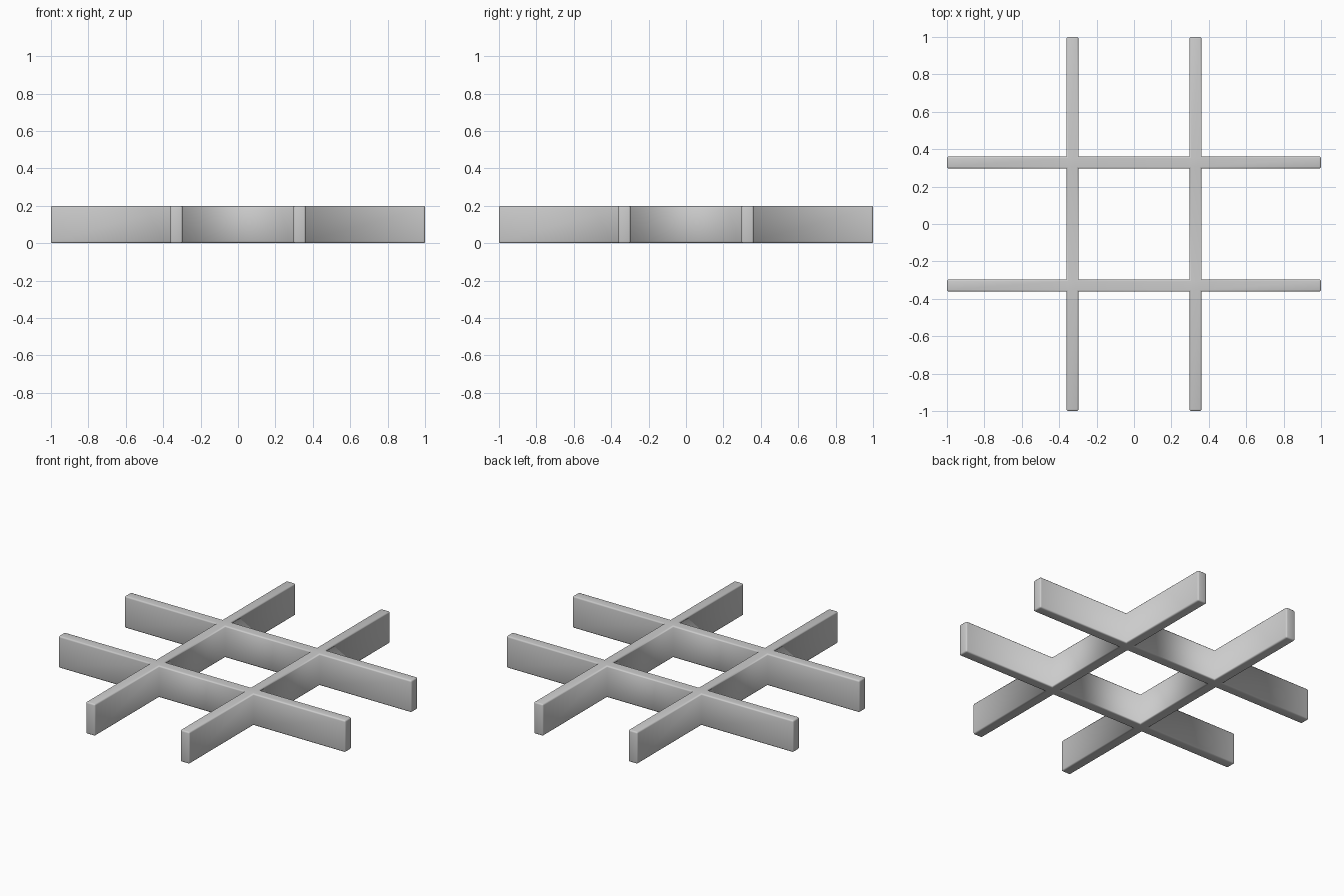
import bpy, bmesh

if "Cube" in bpy.data.objects:
    bpy.data.objects.remove(bpy.data.objects["Cube"])

HEIGHT, BEVEL = 0.2, 0.009
LINES = [-1, -0.361, -0.297, 0.297, 0.361, 1]   # bar edges along x and y

# Flat hash-shaped footprint: keep the cells lying on any of the four bars
bm = bmesh.new()
grid = [[bm.verts.new((x, y, 0)) for y in LINES] for x in LINES]
for i in range(5):
    for j in range(5):
        if i in (1, 3) or j in (1, 3):
            bm.faces.new((grid[i][j], grid[i + 1][j], grid[i + 1][j + 1], grid[i][j + 1]))
bmesh.ops.delete(bm, geom=[v for v in bm.verts if not v.link_faces], context='VERTS')

# Raise the footprint into a solid, keeping the underside
ret = bmesh.ops.extrude_face_region(bm, geom=bm.faces[:], use_keep_orig=True)
top = [g for g in ret['geom'] if isinstance(g, bmesh.types.BMVert)]
bmesh.ops.translate(bm, verts=top, vec=(0, 0, HEIGHT))
bmesh.ops.recalc_face_normals(bm, faces=bm.faces[:])

# Round every outer edge; inside corners stay crisp
outer = [e for e in bm.edges if e.is_manifold and e.calc_face_angle_signed() > 0.5]
bmesh.ops.bevel(bm, geom=outer, offset=BEVEL, segments=3, profile=0.5,
                affect='EDGES', clamp_overlap=True)

mesh = bpy.data.meshes.new("crossed_bars")
bm.to_mesh(mesh)
bm.free()
mesh.shade_smooth()
bars = bpy.data.objects.new("crossed_bars", mesh)
bpy.context.collection.objects.link(bars)
